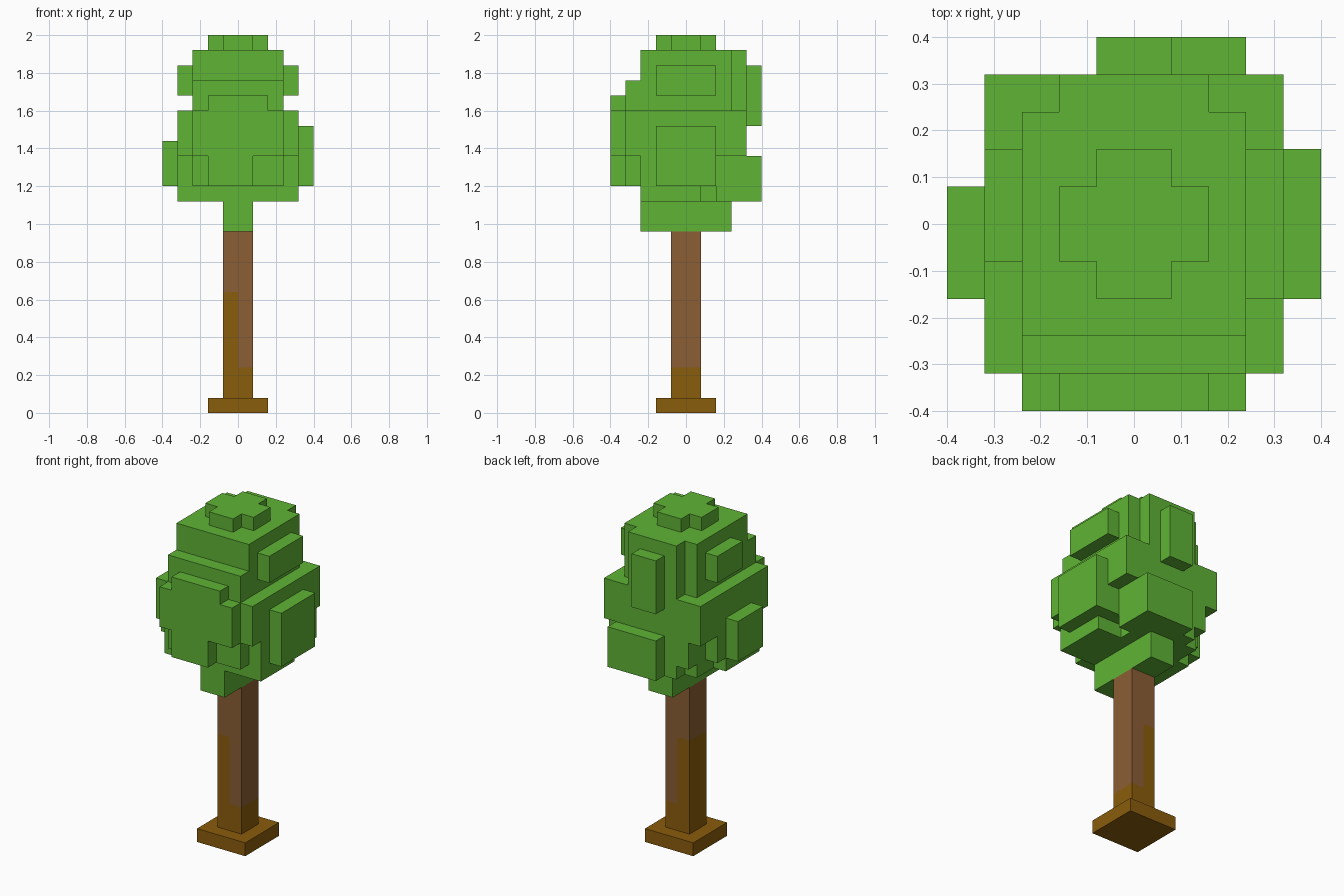
import bpy
import bmesh
from mathutils import Vector

if "Cube" in bpy.data.objects:
    bpy.data.objects.remove(bpy.data.objects["Cube"], do_unlink=True)

U = 0.08  # size of one block


def linear(c):
    c /= 255
    return c / 12.92 if c <= 0.04045 else ((c + 0.055) / 1.055) ** 2.4


def material(name, r, g, b):
    m = bpy.data.materials.new(name)
    m.use_nodes = True
    col = (linear(r), linear(g), linear(b), 1)
    m.diffuse_color = col
    bsdf = next(n for n in m.node_tree.nodes if n.type == "BSDF_PRINCIPLED")
    bsdf.inputs["Base Color"].default_value = col
    bsdf.inputs["Roughness"].default_value = 0.9
    return m


leaf = material("leaf green", 96, 180, 53)
bark = material("brown bark", 139, 94, 53)
dark_bark = material("dark ochre bark", 138, 93, 12)


def block_part(name, boxes, mat):
    """Join boxes (x0, x1, y0, y1, z0, z1 in blocks) into one outer shell."""
    cells = {(x, y, z) for x0, x1, y0, y1, z0, z1 in boxes
             for x in range(x0, x1) for y in range(y0, y1) for z in range(z0, z1)}
    bm = bmesh.new()
    verts = {}

    def vert(p):
        key = tuple(round(c) for c in p)
        if key not in verts:
            verts[key] = bm.verts.new(Vector(key) * U)
        return verts[key]

    for cell in cells:
        for axis in range(3):
            for side in (0, 1):
                near = list(cell)
                near[axis] += 2 * side - 1
                if tuple(near) in cells:
                    continue
                a, b = Vector((0, 0, 0)), Vector((0, 0, 0))
                a[(axis + 1) % 3] = b[(axis + 2) % 3] = 1
                o = Vector(cell)
                o[axis] += side
                loop = [o, o + a, o + a + b, o + b]
                bm.faces.new([vert(p) for p in (loop if side else loop[::-1])])
    mesh = bpy.data.meshes.new(name)
    bm.to_mesh(mesh)
    bm.free()
    mesh.materials.append(mat)
    ob = bpy.data.objects.new(name, mesh)
    bpy.context.collection.objects.link(ob)
    return ob


# Foot and two-tone trunk
block_part("trunk_foot", [(-2, 2, -2, 2, 0, 1)], dark_bark)
block_part("trunk_lower", [(-1, 0, -1, 1, 1, 8), (0, 1, -1, 1, 1, 3)], dark_bark)
block_part("trunk_upper", [(-1, 0, -1, 1, 8, 12), (0, 1, -1, 1, 3, 12)], bark)

# Foliage, from the underside up
underside = [
    (-1, 1, -3, 3, 12, 14),
    (-4, 4, -3, 1, 14, 15), (-3, 2, 1, 2, 14, 15),
    (-3, 3, 2, 3, 14, 15), (-2, 3, 3, 4, 14, 15),
]
middle = [
    (-4, 4, -3, 2, 15, 17), (-3, 3, -4, 4, 15, 17),
    (-4, 4, -4, 4, 17, 20),
]
crown = [
    (-3, 3, -3, 3, 20, 24), (-2, 2, 3, 4, 20, 24),
    (-2, 2, -1, 1, 24, 25), (-1, 1, -2, 2, 24, 25),
]
front_tufts = [
    (-2, 1, -5, -4, 15, 17), (-3, 3, -5, -4, 17, 20),
    (-2, 2, -5, -4, 20, 21), (-3, 3, -4, -3, 20, 22),
]
side_tufts = [
    (4, 5, -2, 2, 15, 19), (3, 4, -2, 2, 21, 23),
    (-5, -4, -2, 1, 15, 18), (-4, -3, -1, 2, 21, 23),
]
back_tufts = [(-1, 3, 4, 5, 14, 17), (-1, 1, 4, 5, 19, 23)]
block_part("foliage", underside + middle + crown + front_tufts + side_tufts + back_tufts, leaf)
